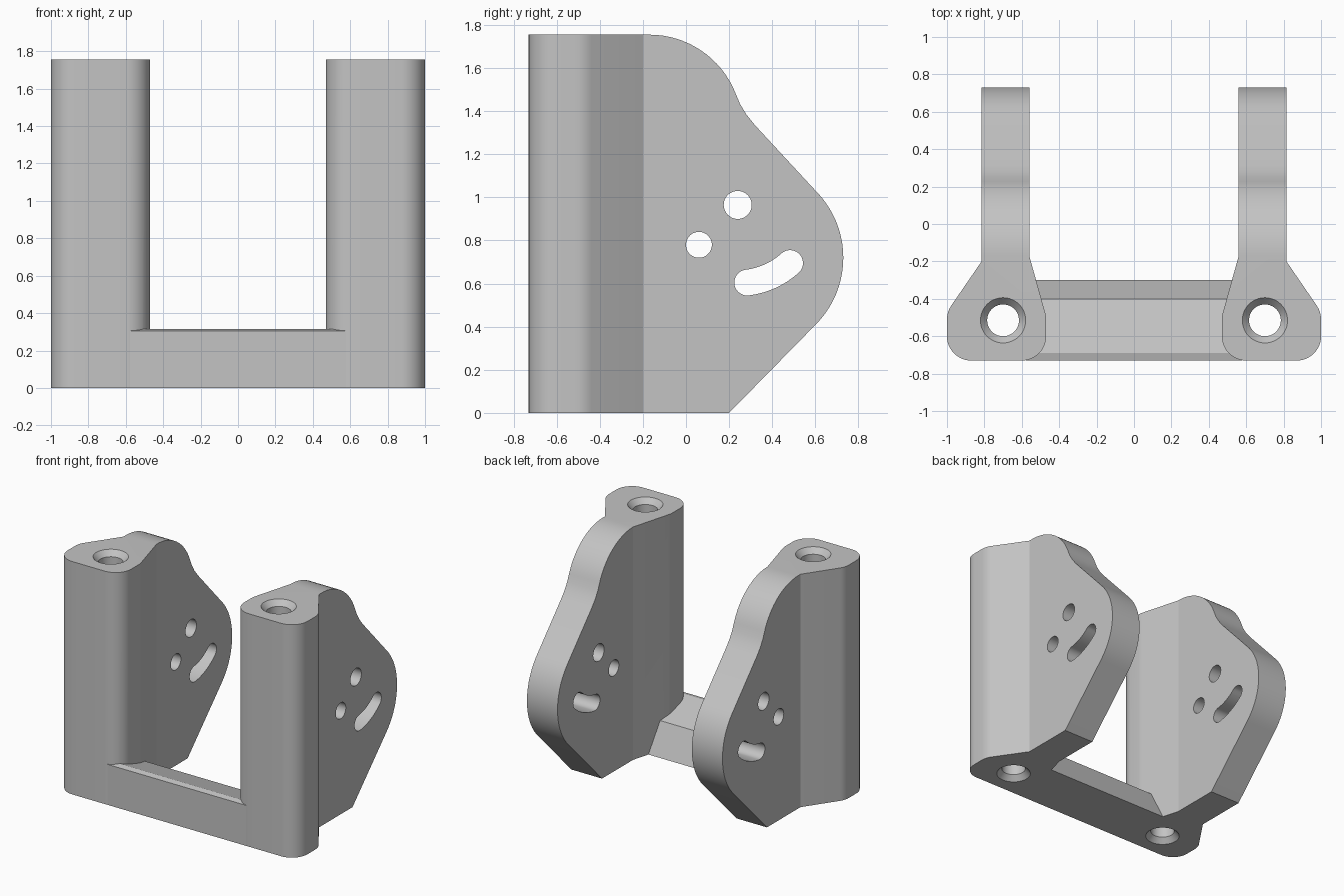
import bpy, bmesh
from math import cos, sin, radians

cube = bpy.data.objects.get("Cube")
if cube:
    bpy.data.objects.remove(cube, do_unlink=True)

grey = bpy.data.materials.new("plain grey")
grey.use_nodes = True
COLOR = (0.55, 0.55, 0.55, 1)
grey.diffuse_color = COLOR
grey.node_tree.nodes["Principled BSDF"].inputs["Base Color"].default_value = COLOR


def arc(cx, cy, r, start, end, n=12):
    """Points along a circular arc, angles in degrees."""
    angles = [radians(start + (end - start) * i / n) for i in range(n + 1)]
    return [(cx + r * cos(a), cy + r * sin(a)) for a in angles]


def circle(cx, cy, r, n=48):
    return arc(cx, cy, r, 0, 360, n)[:-1]


def loft(name, sections, axis):
    """Solid through equal-length outlines; sections = [(offset, points)]."""
    bm = bmesh.new()
    rings = []
    for d, pts in sections:
        place = (lambda p: (d, *p)) if axis == "X" else (lambda p: (*p, d))
        rings.append([bm.verts.new(place(p)) for p in pts])
    for a, b in zip(rings, rings[1:]):
        for i in range(len(a)):
            j = (i + 1) % len(a)
            bm.faces.new((a[i], a[j], b[j], b[i]))
    bm.faces.new(rings[0][::-1])
    bm.faces.new(rings[-1])
    bmesh.ops.recalc_face_normals(bm, faces=bm.faces)
    mesh = bpy.data.meshes.new(name)
    bm.to_mesh(mesh)
    bm.free()
    mesh.materials.append(grey)
    ob = bpy.data.objects.new(name, mesh)
    bpy.context.collection.objects.link(ob)
    return ob


def prism(name, pts, axis, lo, hi):
    return loft(name, [(lo, pts), (hi, pts)], axis)


def combine(target, tool, operation):
    """Boolean the tool into the target and discard the tool."""
    mod = target.modifiers.new("bool", "BOOLEAN")
    mod.operation, mod.object, mod.solver = operation, tool, "EXACT"
    bpy.context.view_layer.objects.active = target
    bpy.ops.object.modifier_apply(modifier=mod.name)
    bpy.data.objects.remove(tool, do_unlink=True)


TOP = 1.755

# Plan outline: rounded post in front narrowing to a flat fin behind
plan = ([(0.815, 0.8), (0.56, 0.8), (0.56, -0.17)]
        + arc(0.6, -0.51, 0.13, 165, 180, 3)
        + arc(0.6, -0.6, 0.13, 180, 270)
        + arc(0.87, -0.6, 0.13, 270, 360)
        + arc(0.87, -0.51, 0.13, 0, 33, 5)
        + [(0.815, -0.2)])

# Side outline: straight front, rounded shoulder, bulging back
side = ([(-0.8, 0), (0.2, 0)]
        + arc(0.29, 0.72, 0.44, -45, 45, 20)
        + [(0.32, 1.335), (0.28, 1.385), (0.25, 1.435)]
        + arc(-0.17, TOP - 0.43, 0.43, 22, 90, 16)
        + [(-0.8, TOP)])


def make_arm(name):
    arm = prism(name, plan, "Z", -0.1, 1.9)
    combine(arm, prism("side_shape", side, "X", 0.3, 1.2), "INTERSECT")
    # Two round holes and a curved slot through the fin
    pivot = (0.24, 0.965)
    slot = (arc(*pivot, 0.423, -83, -48)
            + arc(pivot[0] + 0.363 * cos(radians(-48)),
                  pivot[1] + 0.363 * sin(radians(-48)), 0.06, -48, 132, 20)[1:-1]
            + arc(*pivot, 0.303, -48, -83)
            + arc(pivot[0] + 0.363 * cos(radians(-83)),
                  pivot[1] + 0.363 * sin(radians(-83)), 0.06, 97, 277, 20)[1:-1])
    for pts in (circle(*pivot, 0.065), circle(0.06, 0.78, 0.06), slot):
        combine(arm, prism("cutter", pts, "X", 0.3, 1.2), "DIFFERENCE")
    # Vertical bore, countersunk at both ends
    c = (0.7, -0.515)
    sink = 0.04
    bore = [(-sink, 0.157), (sink, 0.085), (TOP - sink, 0.085), (TOP + sink, 0.157)]
    bore = [(z, circle(*c, r)) for z, r in bore]
    combine(arm, loft("bore", bore, "Z"), "DIFFERENCE")
    return arm


# Cross bar with a sloping top, trimmed clear of the bores
bar_section = [(-0.73, 0), (-0.3, 0), (-0.4, 0.225), (-0.69, 0.315), (-0.73, 0.305)]
frame = prism("bracket_frame", bar_section, "X", -0.578, 0.578)

# Both arms joined to the bar
for sign in (1, -1):
    arm = make_arm("arm")
    if sign < 0:
        bm = bmesh.new()
        bm.from_mesh(arm.data)
        for v in bm.verts:
            v.co.x *= -1
        bmesh.ops.reverse_faces(bm, faces=bm.faces)
        bm.to_mesh(arm.data)
        bm.free()
    combine(frame, arm, "UNION")

bpy.ops.object.select_all(action="DESELECT")
frame.select_set(True)
bpy.context.view_layer.objects.active = frame
bpy.ops.object.shade_smooth_by_angle(angle=radians(12))
